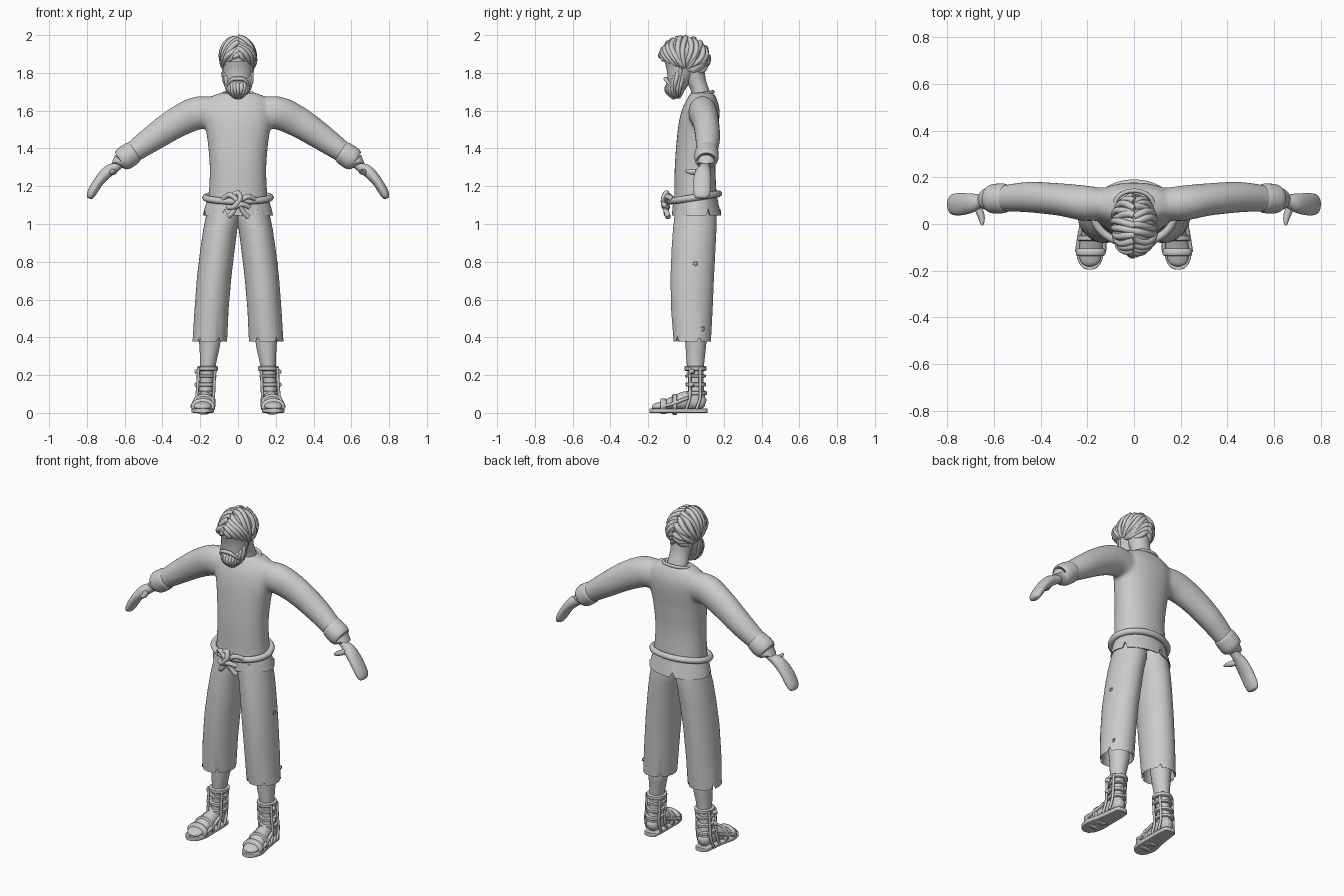
import bpy, bmesh, math, random
from mathutils import Vector

random.seed(4)
cube = bpy.data.objects.get("Cube")
if cube:
    bpy.data.objects.remove(cube)

clay = bpy.data.materials.new("plain_grey")
clay.use_nodes = True
GREY = (0.6, 0.6, 0.6, 1)
clay.diffuse_color = GREY
clay.node_tree.nodes["Principled BSDF"].inputs["Base Color"].default_value = GREY
X, Y = Vector((1, 0, 0)), Vector((0, 1, 0))


def spline(pts, steps):
    """Smooth curve through tuples of any length."""
    out = []
    for i in range(len(pts) - 1):
        a, b, c, d = (pts[max(i - 1, 0)], pts[i], pts[i + 1], pts[min(i + 2, len(pts) - 1)])
        for k in range(steps):
            t = k / steps
            out.append([q + t * ((r - p) + t * (2 * p - 5 * q + 4 * r - s + t * (3 * (q - r) + s - p))) / 2
                        for p, q, r, s in zip(a, b, c, d)])
    return out + [list(pts[-1])]


def skin(bm, rings, side=X, steps=4, sides=32, level=False, power=1.0, notches=(), lift=0.0):
    """Closed skin over oval rings (x, y, z, radius along side, other radius)."""
    rows = spline(rings, steps)
    low = min(r[2] for r in rows) + 0.012
    loops = []
    for i, r in enumerate(rows):
        t = Vector(rows[min(i + 1, len(rows) - 1)][:3]) - Vector(rows[max(i - 1, 0)][:3])
        if level:
            t = Vector((0, 0, 1))
        v = t.cross(side).normalized()
        loop = []
        for j in range(sides):
            a = math.tau * j / sides
            c, s = math.cos(a), math.sin(a)
            p = (Vector(r[:3]) + side * math.copysign(abs(c) ** power, c) * r[3]
                 + v * math.copysign(abs(s) ** power, s) * r[4])
            if j in notches and r[2] < low:
                p.z += lift
            loop.append(bm.verts.new(p))
        loops.append(loop)
    faces = [bm.faces.new(loops[0][::-1]), bm.faces.new(loops[-1])]
    for lo, hi in zip(loops, loops[1:]):
        for j in range(sides):
            k = (j + 1) % sides
            faces.append(bm.faces.new((lo[j], lo[k], hi[k], hi[j])))
    bmesh.ops.recalc_face_normals(bm, faces=faces)


def place(name, bm, mirror=False, angle=50):
    mesh = bpy.data.meshes.new(name)
    bm.to_mesh(mesh)
    bm.free()
    mesh.materials.append(clay)
    obj = bpy.data.objects.new(name, mesh)
    bpy.context.collection.objects.link(obj)
    bpy.ops.object.select_all(action='DESELECT')
    obj.select_set(True)
    bpy.context.view_layer.objects.active = obj
    bpy.ops.object.shade_smooth_by_angle(angle=math.radians(angle))
    if mirror:
        obj.modifiers.new("other_side", 'MIRROR')
    return obj


def loft(name, rings, mirror=False, **options):
    bm = bmesh.new()
    skin(bm, rings, **options)
    return place(name, bm, mirror)


def tubes(name, paths, radius, mirror=False, taper=True, cyclic=False, steps=4):
    """Round cords along paths, turned into one mesh."""
    curve = bpy.data.curves.new(name, 'CURVE')
    curve.dimensions = '3D'
    curve.bevel_depth = radius
    curve.bevel_resolution = 2
    curve.use_fill_caps = True
    for path in paths:
        pts = path if cyclic else spline(path, steps)
        line = curve.splines.new('POLY')
        line.points.add(len(pts) - 1)
        line.use_cyclic_u = cyclic
        for i, (q, p) in enumerate(zip(line.points, pts)):
            q.co = (*p, 1)
            f = i / (len(pts) - 1)
            q.radius = 1 - 0.75 * f ** 3 if taper else 1
    temp = bpy.data.objects.new(name + "_path", curve)
    bpy.context.collection.objects.link(temp)
    bpy.context.view_layer.update()
    bm = bmesh.new()
    bm.from_mesh(temp.evaluated_get(bpy.context.evaluated_depsgraph_get()).to_mesh())
    bpy.data.objects.remove(temp)
    return place(name, bm, mirror, 60)


def band(name, x, y, z, rx, ry, width, along=2, side=X):
    """Flat strap around a limb."""
    rings = []
    for f, g in ((-1, -0.012), (-1, 0), (-0.7, 0.005), (0.7, 0.005), (1, 0), (1, -0.012)):
        p = [x, y, z]
        p[along] -= f * width / 2 if along == 1 else -f * width / 2
        rings.append((*p, rx + g, ry + g))
    loft(name, rings, True, steps=1, side=side, level=along == 2)


# Tunic: body and sleeves fused into one soft surface
bm = bmesh.new()
skin(bm, [(0, .048, 1.09, .16, .115), (0, .05, 1.16, .155, .112), (0, .048, 1.3, .15, .108),
          (0, .058, 1.45, .163, .107), (0, .07, 1.55, .18, .106), (0, .08, 1.62, .18, .096),
          (0, .085, 1.67, .15, .074), (0, .085, 1.695, .09, .06)], level=True, power=.9)
for s in (1, -1):
    skin(bm, [(s * x, y, z, a, b) for x, y, z, a, b in (
        (.08, .088, 1.575, .06, .08), (.2, .088, 1.59, .076, .088), (.32, .105, 1.54, .07, .082),
        (.45, .115, 1.455, .066, .07), (.56, .11, 1.377, .056, .056), (.6, .108, 1.35, .05, .05))], side=Y)
tunic = place("tunic", bm, angle=180)
fuse = tunic.modifiers.new("fuse", 'REMESH')
fuse.mode, fuse.voxel_size, fuse.use_smooth_shade = 'VOXEL', 0.009, True
soften = tunic.modifiers.new("soften", 'SMOOTH')
soften.factor, soften.iterations = 0.5, 14

tubes("collar", [[(.082 * math.cos(a), .083 + .06 * math.sin(a), 1.688 + .012 * math.sin(a))
                  for a in [math.tau * i / 32 for i in range(32)]]], .009, taper=False, cyclic=True)
loft("tunic_hem", [(0, .05, 1.12, .14, .09), (0, .056, 1.046, .178, .122), (0, .056, 1.044, .186, .13),
                   (0, .053, 1.08, .178, .125), (0, .05, 1.14, .16, .115)],
     steps=1, sides=64, level=True, notches=(5, 18, 35, 44, 54), lift=.035)
loft("cuff", [(.54, .11, 1.388, .05, .05), (.553, .11, 1.38, .062, .06), (.58, .109, 1.362, .064, .063),
              (.605, .108, 1.345, .062, .062), (.622, .107, 1.333, .052, .052), (.62, .107, 1.335, .036, .036)],
     True, side=Y)

# Hands
loft("hand", [(.59, .108, 1.355, .034, .03), (.645, .1, 1.305, .027, .026), (.69, .09, 1.277, .04, .031),
              (.735, .085, 1.228, .047, .027), (.77, .084, 1.172, .046, .025), (.784, .084, 1.143, .036, .018),
              (.787, .084, 1.135, .015, .007)], True, side=Y)
tubes("thumb", [[(.675, .085, 1.275), (.66, .05, 1.275), (.652, .022, 1.277), (.65, -.005, 1.283)]], .017, True)

# Rope belt with a knot
tubes("rope_belt", [[(.172 * math.cos(a), .045 + .128 * math.sin(a), 1.14 + .02 * math.sin(a))
                     for a in [math.tau * i / 48 for i in range(48)]]], .018, taper=False, cyclic=True)
tubes("rope_knot", [
    [(-.08, -.07, 1.13), (-.045, -.1, 1.155), (0, -.115, 1.12), (.025, -.105, 1.07), (.055, -.095, 1.035)],
    [(.09, -.07, 1.13), (.05, -.1, 1.145), (0, -.1, 1.11), (-.03, -.105, 1.06), (-.05, -.095, 1.04)],
    [(-.055, -.095, 1.09), (-.025, -.115, 1.09), (.01, -.12, 1.13), (.0, -.105, 1.165), (-.03, -.1, 1.15)],
    [(-.02, -.11, 1.09), (.02, -.12, 1.105), (.06, -.1, 1.09)]], .014, taper=False)

# Trousers with torn hems
loft("trouser_leg", [(.148, .035, .46, .07, .08), (.15, .033, .385, .083, .09), (.15, .033, .379, .091, .099),
                     (.148, .033, .4, .091, .1), (.14, .031, .55, .09, .11), (.126, .033, .72, .091, .115),
                     (.108, .04, .87, .091, .116), (.094, .046, .97, .09, .115), (.08, .05, 1.03, .092, .112),
                     (.075, .05, 1.09, .085, .105)],
     True, steps=1, sides=48, level=True, notches=(3, 17, 32, 41), lift=.03)
for name, y, z, x in (("upper_patch_hole", .05, .79, .208), ("lower_patch_hole", .088, .445, .223)):
    tubes(name, [[(x, y + .011 * math.cos(a), z + .009 * math.sin(a))
                  for a in [math.tau * i / 12 for i in range(12)]]], .003, taper=False, cyclic=True)

# Legs, feet and sandals
loft("shin", [(.15, .05, .45, .062, .06), (.15, .052, .36, .055, .055), (.158, .05, .26, .042, .046),
              (.167, .052, .16, .036, .04), (.172, .055, .08, .038, .046), (.172, .055, .04, .03, .03)],
     True, level=True)
loft("foot", [(.172, .103, .05, .015, .02), (.172, .085, .055, .034, .036), (.173, .04, .065, .038, .048),
              (.176, -.01, .064, .042, .048), (.182, -.07, .05, .048, .036), (.187, -.13, .037, .048, .024),
              (.188, -.165, .031, .038, .017), (.188, -.18, .028, .014, .007)], True)
loft("sandal_sole", [(.172, .114, .012, .018, .012), (.172, .1, .012, .038, .012), (.174, .04, .012, .046, .012),
                     (.18, -.04, .012, .052, .012), (.187, -.11, .012, .06, .012), (.189, -.16, .012, .05, .012),
                     (.189, -.187, .012, .03, .012), (.189, -.194, .012, .014, .012)], True, power=.3)
band("toe_strap", .186, -.12, .035, .058, .037, .032, along=1)
band("instep_strap", .181, -.06, .045, .056, .05, .026, along=1)
band("heel_strap", .172, .053, .105, .045, .052, .022)
band("lower_ankle_strap", .168, .052, .15, .045, .049, .022)
band("upper_ankle_strap", .16, .05, .235, .05, .054, .024)
band("middle_ankle_strap", .164, .051, .195, .046, .05, .016)
tubes("side_straps", [[(.165 + s * .044, y, .24), (.17 + s * .043, y, .15), (.174 + s * .045, y, .08),
                       (.177 + s * .047, y - .02, .02)] for s in (1, -1) for y in (.02, .075)],
      .008, True, taper=False)
tubes("foot_side_straps", [[(.176 + s * .046, .01, .08), (.181 + s * .054, -.06, .052),
                            (.186 + s * .058, -.12, .035)] for s in (1, -1)], .009, True, taper=False)
tubes("strap_knots", [[(.205, .035, z), (.218, .03, z + .006), (.224, .022, z - .006)]
                      for z in (.145, .215)], .013, True)

# Head and neck
loft("neck", [(0, .088, 1.63, .07, .062), (0, .077, 1.7, .06, .05), (0, .052, 1.76, .058, .054),
              (0, .03, 1.83, .068, .066)], level=True)
loft("head", [(0, -.06, 1.68, .015, .015), (0, -.055, 1.7, .048, .042), (0, -.035, 1.76, .07, .062),
              (0, -.02, 1.82, .08, .083), (0, -.012, 1.9, .088, .108), (0, -.005, 1.955, .06, .075),
              (0, -.005, 1.975, .02, .02)], level=True)

# Hair: a cap with wavy locks falling from the parting
CENTRE, SIZE = Vector((0, -.008, 1.878)), Vector((.09, .122, .105))


def above_hairline(p):
    return p.z > 1.815 - .4 * p.y


bm = bmesh.new()
bmesh.ops.create_uvsphere(bm, u_segments=32, v_segments=20, radius=1)
for v in bm.verts:
    v.co = CENTRE + v.co * SIZE
bmesh.ops.delete(bm, geom=[f for f in bm.faces if not above_hairline(f.calc_center_median())], context='FACES')
place("hair_cap", bm)
locks = []
for i in range(17):
    for s in (1, -1):
        phase, path = random.uniform(0, 6), []
        for k in range(12):
            t = k * .14
            a = math.radians(-2 + 12.5 * i + 4 * math.sin(4 * t + phase) + 3 * s)
            d = (Vector((0, -math.cos(a), math.sin(a))) * math.cos(t)
                 + Vector((s, 0, -.75)) * math.sin(t)).normalized()
            p = CENTRE + d * SIZE * (1 + .04 * math.sin(5 * t + phase))
            if above_hairline(p):
                path.append(tuple(p))
        if len(path) > 2:
            locks.append(path)
tubes("hair_locks", locks, .0155, steps=3)

# Beard and moustache
loft("beard_core", [(0, -.045, 1.665, .01, .015), (0, -.055, 1.69, .038, .04), (0, -.055, 1.72, .055, .05),
                    (0, -.042, 1.745, .066, .052), (0, -.025, 1.765, .06, .045)], level=True)
curls = []
for i in range(15):
    a = math.radians(-98 + 14 * i)
    c, s, w = math.cos(a), math.sin(a), random.uniform(-.006, .006)
    curls.append([(.074 * s, -.02 - .066 * c, 1.83 - .085 * c), (.071 * s + w, -.03 - .072 * c, 1.77 - .05 * c),
                  (.054 * s - w, -.04 - .058 * c, 1.715 - .02 * c), (.024 * s, -.04 - .025 * c, 1.672 - .012 * c)])
tubes("beard_curls", curls, .012)
tubes("moustache", [[(0, -.105, 1.768), (.025, -.108, 1.768), (.048, -.095, 1.75), (.062, -.075, 1.725)]],
      .011, True)
